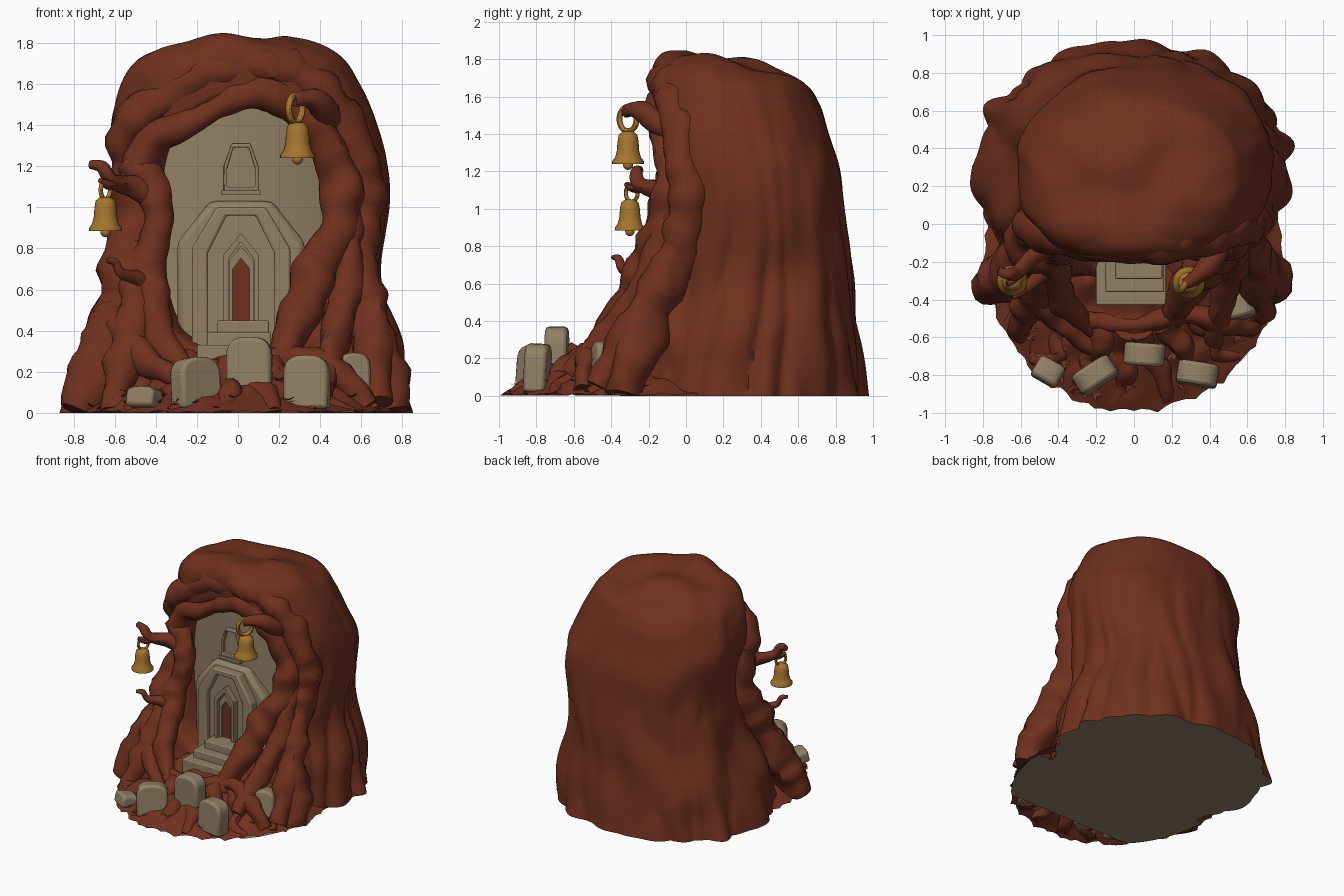
import bpy, bmesh, math, random
from mathutils import Vector, noise

random.seed(4)
if "Cube" in bpy.data.objects:
    bpy.data.objects.remove(bpy.data.objects["Cube"])


def material(name, rgb):
    m = bpy.data.materials.new(name)
    m.use_nodes = True
    m.diffuse_color = (*rgb, 1)
    m.node_tree.nodes["Principled BSDF"].inputs["Base Color"].default_value = (*rgb, 1)
    return m


BARK = material("red bark", (.16, .03, .013))
STONE = material("sandy stone", (.285, .215, .128))
GOLD = material("bell gold", (.38, .18, .026))


def finish(name, bm, *mats, angle=45, loc=(0, 0, 0), rot=(0, 0, 0), fix=True):
    if fix:
        bmesh.ops.recalc_face_normals(bm, faces=bm.faces[:])
    mesh = bpy.data.meshes.new(name)
    bm.to_mesh(mesh)
    bm.free()
    for m in mats:
        mesh.materials.append(m)
    mesh.shade_smooth()
    mesh.set_sharp_from_angle(angle=math.radians(angle))
    ob = bpy.data.objects.new(name, mesh)
    ob.location, ob.rotation_euler = loc, rot
    bpy.context.collection.objects.link(ob)
    return ob


def spline(pts, n):
    # smooth curve through points of any dimension
    out = []
    for i in range(len(pts) - 1):
        a, b, c, d = (pts[min(max(i + k, 0), len(pts) - 1)] for k in (-1, 0, 1, 2))
        for k in range(n):
            t = k / n
            out.append([q + .5 * t * (r - p + t * (2*p - 5*q + 4*r - s + t * (3*(q - r) + s - p)))
                        for p, q, r, s in zip(a, b, c, d)])
    return out + [list(pts[-1])]


def skin(bm, rings, closed=True):
    n = len(rings[0])
    for a, b in zip(rings, rings[1:]):
        for i in range(n if closed else n - 1):
            j = (i + 1) % n
            bm.faces.new((a[i], a[j], b[j], b[i]))


def tube(name, pts, mat=BARK, gnarl=.45, sides=14):
    bm, rings = bmesh.new(), []
    path = spline(pts, 8)
    centres = [Vector(p[:3]) for p in path]
    old = (centres[1] - centres[0]).normalized()
    u = old.orthogonal().normalized()
    for i, c in enumerate(centres):
        t = (centres[min(i + 1, len(path) - 1)] - centres[max(i - 1, 0)]).normalized()
        u = old.rotation_difference(t) @ u
        v, old, ring = t.cross(u), t, []
        for k in range(sides):
            a = math.tau * k / sides
            d = u * math.cos(a) + v * math.sin(a)
            p = c + d * path[i][3] * (1 + gnarl * noise.noise((c + d * .08) * 8))
            p.z = max(p.z, .002)
            ring.append(bm.verts.new(p))
        rings.append(ring)
    skin(bm, rings)
    bm.faces.new(rings[0])
    bm.faces.new(rings[-1])
    return finish(name, bm, mat)


def slab(name, outline, y0, y1, mat=STONE, inner=None, bevel=0, **kw):
    # prism from an x-z outline, or a frame when an inner outline is given
    bm = bmesh.new()
    loops = [[bm.verts.new((x, y, z)) for x, z in pts]
             for pts in (outline, inner or []) for y in (y0, y1)]
    skin(bm, loops[:2])
    if inner:
        skin(bm, loops[2:])
        skin(bm, [loops[0], loops[2]])
        skin(bm, [loops[1], loops[3]])
    else:
        bm.faces.new(loops[0])
        bm.faces.new(loops[1])
    ob = finish(name, bm, mat, angle=30, **kw)
    if bevel:
        mod = ob.modifiers.new("Bevel", "BEVEL")
        mod.width, mod.segments = bevel, 2
    return ob


def arch(half, base, shoulder, top_half, peak, cx=.015):
    right = [(half, base), (half, shoulder), (top_half, peak)]
    return [(cx - x, z) for x, z in right] + [(cx + x, z) for x, z in reversed(right)]


def box(x0, x1, z0, z1):
    return [(x0, z0), (x0, z1), (x1, z1), (x1, z0)]


# Hollow trunk: height, left, right, front, back
levels = spline([(0, .82, .81, -.36, .97), (.3, .75, .77, -.3, .94), (.6, .63, .68, -.23, .9),
                 (.9, .57, .71, -.16, .86), (1.2, .59, .74, -.15, .83), (1.4, .62, .68, -.17, .78),
                 (1.6, .58, .59, -.19, .71), (1.72, .49, .51, -.19, .63), (1.8, .3, .34, -.14, .42),
                 (1.83, .1, .12, -.04, .15)], 10)
bm, rings = bmesh.new(), []
for z, left, right, front, back in levels:
    ring = []
    for k in range(180):
        a = math.tau * k / 180
        c, s = math.cos(a), math.sin(a)
        e = .76 if s < 0 else .96
        folds = (abs(noise.noise((c * 3.4 + 3, s * 3.4, z * 1.1))) - .2) * max(.15 - .085 * z, 0)
        lumps = noise.noise((c * 2.5 + 5, s * 2.5, z * 3.2)) * .05
        f = 1 + folds + lumps
        x = (right - left) / 2 + (left + right) / 2 * f * math.copysign(abs(c) ** e, c)
        y = (front + back) / 2 + (back - front) / 2 * f * math.copysign(abs(s) ** e, s)
        if s < 0:
            d = (abs((x - .03) / .43) ** 3 + abs((z - .9) / .62) ** 3) ** (1 / 3)
            y += min(max((1 - d) * 7, 0), 1) * max(.05 - y, 0)
        h = z + .05 * noise.noise((x * 4, y * 4, 2)) * min(z, 1) - .08 * max(y, 0) * (z / 1.8) ** 4
        ring.append(bm.verts.new((x, min(y, .99), h)))
    rings.append(ring)
skin(bm, rings)
bm.faces.new(rings[-1])
bm.faces.new(rings[0]).material_index = 1
finish("trunk", bm, BARK, STONE, angle=60)

# Stone underside below the mound
bm = bmesh.new()
plate = [math.pi * (1 + k / 40) for k in range(41)]
bm.faces.new([bm.verts.new((.78 * math.cos(a), max(.84 * math.sin(a) - .15, -.74), 0)) for a in reversed(plate)])
finish("base_plate", bm, STONE, fix=False)


# Earth mound
def ground(x, y):
    t = math.hypot(x / .8, (y + .15) / .85)
    return max(0, min(.29, .44 * (1 - t)) + .05 * noise.noise((x * 8, y * 8, 0)) * min(1, 4 * (1 - t)))


bm, rings = bmesh.new(), []
for i in range(1, 29):
    ring = []
    for k in range(120):
        a, t = math.tau * k / 120, i / 28
        if i == 28:
            t += random.uniform(-.03, .01)
        x, y = .8 * t * math.cos(a), .85 * t * math.sin(a) - .15
        ring.append(bm.verts.new((x, y, ground(x, y) + .001)))
    rings.append(ring)
skin(bm, rings)
bm.faces.new(rings[0])
finish("earth_mound", bm, BARK)

# Roots framing the opening
tube("arch_root", [(-.52, -.04, 1.1, .07), (-.43, -.08, 1.32, .08), (-.2, -.12, 1.44, .07), (0, -.13, 1.55, .075),
                   (.2, -.13, 1.54, .08), (.38, -.1, 1.38, .09), (.5, -.07, 1.12, .1), (.48, -.13, .9, .1),
                   (.37, -.24, .65, .1), (.27, -.37, .42, .09), (.22, -.5, .2, .07)])
tube("brow_root", [(-.54, .04, 1.2, .08), (-.51, -.02, 1.42, .1), (-.25, -.09, 1.58, .1), (.05, -.09, 1.69, .1),
                   (.35, -.06, 1.61, .11), (.54, -.02, 1.35, .11), (.6, .02, 1, .11), (.59, -.11, .6, .11),
                   (.68, -.26, .25, .12), (.75, -.33, 0, .09)])
tube("left_inner_root", [(-.52, -.04, 1.22, .08), (-.41, -.1, 1.08, .08), (-.38, -.13, .92, .075),
                         (-.45, -.16, .72, .09), (-.4, -.29, .52, .08), (-.36, -.42, .33, .07), (-.22, -.56, .18, .05)])
tube("left_outer_root", [(-.53, .04, 1.3, .09), (-.5, .0, .9, .12), (-.55, -.14, .55, .13),
                         (-.66, -.28, .25, .13), (-.77, -.34, 0, .09)])
tube("left_front_root", [(-.48, -.08, .8, .09), (-.5, -.29, .45, .1), (-.57, -.46, .2, .08), (-.61, -.58, 0, .06)])
tube("left_twist_root", [(-.62, -.2, .5, .08), (-.5, -.42, .3, .07), (-.36, -.55, .2, .06), (-.2, -.66, .13, .05)])
tube("right_front_root", [(.52, -.04, 1, .09), (.53, -.22, .6, .08), (.46, -.42, .32, .07), (.42, -.62, .12, .05)])
tube("right_outer_root", [(.6, -.1, .6, .1), (.66, -.34, .28, .09), (.68, -.47, .05, .06)])
tube("cross_root", [(-.3, -.5, .22, .05), (0, -.53, .22, .05), (.3, -.48, .27, .06), (.5, -.53, .18, .06), (.63, -.56, .03, .05)])

# Roots creeping over the mound
for i in range(10):
    a, pts = math.radians(194 + i * 17), []
    for k in range(5):
        t = .48 + k * .115
        b = a + random.uniform(-.1, .1)
        x, y = .8 * t * math.cos(b), .85 * t * math.sin(b) - .15
        pts.append((x, y, ground(x, y) - .03, .08 - k * .011))
    tube("ground_root", pts)

# Branches
tube("bell_branch_right", [(.46, -.02, 1.4, .07), (.42, -.16, 1.47, .06), (.34, -.27, 1.53, .05), (.27, -.32, 1.52, .03)])
tube("bell_branch_left", [(-.4, -.08, 1.06, .07), (-.52, -.16, 1.1, .05), (-.61, -.25, 1.13, .035),
                          (-.66, -.27, 1.2, .03), (-.72, -.25, 1.21, .02)])
tube("bell_twig", [(-.58, -.22, 1.12, .03), (-.63, -.28, 1.11, .025), (-.67, -.32, 1.13, .015)], sides=8)
tube("low_branch", [(-.42, -.2, .58, .05), (-.5, -.28, .66, .035), (-.57, -.34, .68, .025),
                    (-.6, -.36, .73, .02), (-.64, -.39, .74, .012)])

# Stone facade wall
bm = bmesh.new()
rings = []
for j in range(25):
    z, ring = .2 + j * .055, []
    for i in range(25):
        x = -.43 + i * .038
        y = -.09 + .45 * x * x - .1 * min(max((.55 - z) / .3, 0), 1)
        ring.append(bm.verts.new((x, y, z)))
    rings.append(ring)
skin(bm, rings, closed=False)
finish("facade_wall", bm, STONE, fix=False)

# Portal and niche
slab("portal_vault", arch(.31, .3, .83, .15, 1.03), -.13, 0, bevel=.03)
slab("portal_surround", arch(.24, .3, .8, .12, 1), -.2, 0, inner=arch(.16, .3, .78, .07, .96), bevel=.012)
slab("portal_panel", arch(.18, .3, .79, .08, .97), -.15, 0)
slab("door_outer_frame", arch(.085, .42, .77, .004, .87), -.2, -.1, inner=arch(.062, .42, .75, .003, .83))
slab("door_inner_frame", arch(.06, .42, .74, .003, .81), -.175, -.1, inner=arch(.042, .42, .7, .002, .75))
slab("door", arch(.044, .42, .7, .002, .75), -.158, -.15, BARK)
slab("niche_frame", arch(.085, 1.08, 1.2, .045, 1.31), -.12, 0, inner=arch(.068, 1.1, 1.19, .038, 1.29), bevel=.006)
slab("niche_sill", box(-.08, .11, 1.06, 1.085), -.13, 0)

# Steps
for i, (x0, x1) in enumerate([(-.2, .17), (-.15, .16), (-.1, .15)]):
    slab("step", box(x0, x1, .2, .33 + i * .06), -.43 + i * .07, -.05, bevel=.008)
slab("side_stone", box(.36, .5, .25, .5), -.22, -.05, bevel=.02)

# Headstones: x, y, base, half width, height, lean, turn
for x, y, z, half, h, lean, turn in [(-.2, -.81, .02, .115, .25, .08, 33), (.055, -.69, .1, .11, .27, 0, -4),
                                     (.335, -.8, .02, .11, .26, .05, -9), (-.46, -.79, .025, .075, .1, .2, -30),
                                     (.56, -.45, .08, .08, .21, .1, 15), (-.4, -.43, .2, .06, .15, .1, -20)]:
    outline = [(half, 0)]
    for k in range(13):
        a = math.pi * k / 12
        outline.append((half * math.copysign(abs(math.cos(a)) ** .7, math.cos(a)), h * (.64 + .36 * math.sin(a) ** .85)))
    slab("headstone", outline + [(-half, 0)], -.06, .06, bevel=.018, loc=(x, y, z), rot=(-lean, 0, math.radians(turn)))


# Bells
def bell(x, y, z, s):
    bm, rings = bmesh.new(), []
    for r, h in [(.001, .175), (.03, .172), (.05, .155), (.056, .12), (.06, .07), (.069, .035),
                 (.085, .015), (.085, 0), (.072, .004), (.04, .1), (.001, .13)]:
        rings.append([bm.verts.new((r * s * math.cos(a), r * s * math.sin(a), h * s))
                      for a in (math.tau * k / 24 for k in range(24))])
    skin(bm, rings)
    finish("bell", bm, GOLD, loc=(x, y, z))
    bm = bmesh.new()
    bmesh.ops.create_uvsphere(bm, u_segments=14, v_segments=8, radius=.027 * s)
    finish("clapper", bm, GOLD, loc=(x, y, z - .005))


def ring(x, y, z, rad, thick):
    turn = [math.tau * k / 12 for k in range(13)]
    tube("bell_ring", [(x + rad * .5 * math.sin(a), y + rad * .7 * math.sin(a), z + rad * math.cos(a), thick)
                       for a in turn], GOLD, gnarl=0, sides=8)


bell(.29, -.31, 1.24, 1)
ring(.28, -.31, 1.48, .065, .016)
bell(-.645, -.3, .885, .95)
ring(-.645, -.29, 1.085, .045, .011)

# Leaf tufts on the mound
bm = bmesh.new()
for i in range(45):
    a, t = math.radians(random.uniform(185, 355)), random.uniform(.55, .95)
    x, y = .8 * t * math.cos(a), .85 * t * math.sin(a) - .15
    base = Vector((x, y, ground(x, y) + .01))
    for k in range(5):
        b = random.uniform(0, math.tau)
        d = Vector((math.cos(b), math.sin(b), random.uniform(.1, .5))) * .045
        side = Vector((-d.y, d.x, 0)) * .25
        bm.faces.new([bm.verts.new(p) for p in (base - side, base + side, base + d)])
finish("leaf_tufts", bm, BARK, fix=False)
